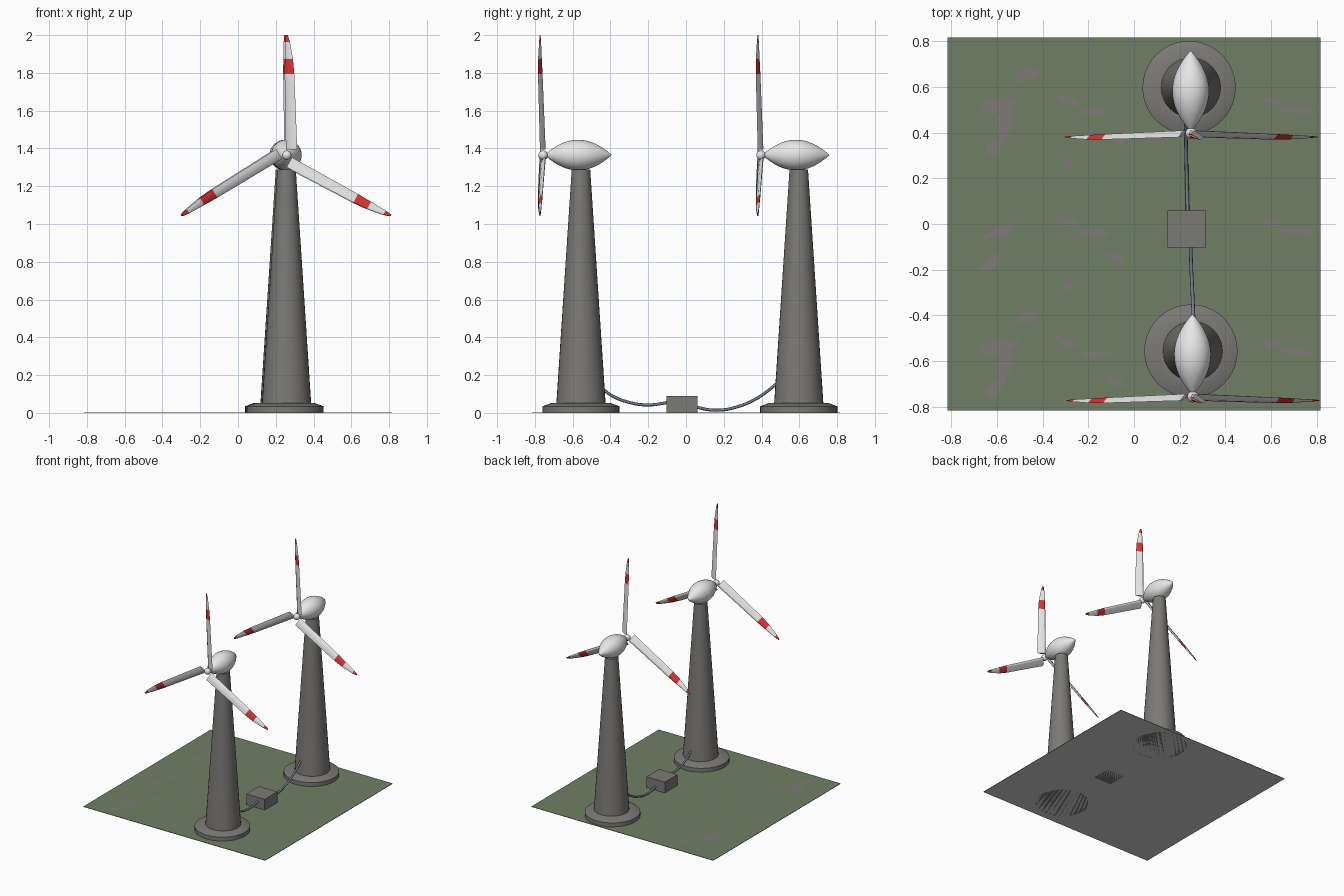
import bpy, bmesh, math
from mathutils import Matrix, Vector

if "Cube" in bpy.data.objects:
    bpy.data.objects.remove(bpy.data.objects["Cube"])


def material(name, r, g, b):
    m = bpy.data.materials.new(name)
    m.diffuse_color = (r, g, b, 1)
    m.use_nodes = True
    m.node_tree.nodes["Principled BSDF"].inputs["Base Color"].default_value = m.diffuse_color
    return m


GREEN = material("grass green", 0.160, 0.212, 0.128)
STONE = material("stone grey", 0.205, 0.195, 0.182)
CONCRETE = material("concrete grey", 0.200, 0.193, 0.182)
WHITE = material("turbine white", 0.82, 0.82, 0.82)
RED = material("warning red", 0.70, 0.035, 0.033)
CABLE = material("cable blue grey", 0.17, 0.20, 0.26)
UNDER = material("underside light grey", 0.63, 0.63, 0.63)


def finish(name, bm, mats, smooth=None):
    bmesh.ops.recalc_face_normals(bm, faces=bm.faces)
    me = bpy.data.meshes.new(name)
    bm.to_mesh(me)
    bm.free()
    for m in mats:
        me.materials.append(m)
    ob = bpy.data.objects.new(name, me)
    bpy.context.collection.objects.link(ob)
    if smooth:
        bpy.ops.object.select_all(action='DESELECT')
        ob.select_set(True)
        bpy.context.view_layer.objects.active = ob
        bpy.ops.object.shade_smooth_by_angle(angle=math.radians(smooth))
    return ob


def loft(bm, rings, mats=None):
    """Skin closed rings of points, capping both ends."""
    vs = [[bm.verts.new(p) for p in ring] for ring in rings]
    n = len(vs[0])
    for k in range(len(vs) - 1):
        for i in range(n):
            j = (i + 1) % n
            f = bm.faces.new((vs[k][i], vs[k][j], vs[k + 1][j], vs[k + 1][i]))
            f.material_index = mats[k] if mats else 0
    for k in (0, -1):
        f = bm.faces.new(vs[k])
        f.material_index = mats[k] if mats else 0


def lathe(name, profile, mat, matrix, n=32):
    bm = bmesh.new()
    rings = [[matrix @ Vector((r * math.cos(2 * math.pi * i / n), r * math.sin(2 * math.pi * i / n), z))
              for i in range(n)] for r, z in profile]
    loft(bm, rings)
    return finish(name, bm, [mat], 35)


def box(name, lo, hi, mat):
    bm = bmesh.new()
    bmesh.ops.create_cube(bm, size=1)
    for v in bm.verts:
        v.co = [(a + b) / 2 + c * (b - a) for a, b, c in zip(lo, hi, v.co)]
    return finish(name, bm, [mat])


# bare patches on the grass: x, y, half length, half width, turn in degrees
tile = [(-0.47, 0.655, .055, .022, 20), (-0.59, 0.52, .085, .032, 10), (-0.565, 0.45, .035, .07, -10),
        (-0.61, 0.34, .05, .028, 45), (-0.29, 0.54, .055, .018, -20), (-0.17, 0.49, .06, .015, 0),
        (-0.08, 0.37, .05, .016, -25), (0.60, 0.54, .045, .016, -15), (0.71, 0.50, .08, .016, -5)]
patches = tile + [(x, y - 1.06, a, b, t) for x, y, a, b, t in tile]
patches += [(-0.29, 0.27, .022, .02, 0), (-0.29, -0.27, .022, .02, 0), (-0.29, 0.01, .055, .018, -20),
            (-0.17, -0.04, .06, .015, 0), (-0.58, -0.03, .07, .024, 20), (-0.63, -0.17, .05, .028, 45),
            (0.60, 0.01, .045, .016, -15), (0.71, -0.03, .08, .016, -5), (-0.08, -0.15, .05, .016, -25)]
PATCH = [(x, y, a, b, math.cos(math.radians(t)), math.sin(math.radians(t))) for x, y, a, b, t in patches]


def is_bare(x, y):
    for cx, cy, a, b, c, s in PATCH:
        dx, dy = x - cx, y - cy
        if abs(dx) < .12 and abs(dy) < .12:
            u, v = (dx * c + dy * s) / a, (dy * c - dx * s) / b
            wobble = 0.2 * math.sin(70 * x + 40 * y) + 0.15 * math.sin(95 * y - 50 * x)
            if u * u + v * v < 1.0 + wobble:
                return True
    return False


# ground: fine grid coloured by patch, over a plain underside
HALF = 0.8165
bm = bmesh.new()
bmesh.ops.create_grid(bm, x_segments=200, y_segments=200, size=HALF,
                      matrix=Matrix.Translation((0, 0, .003)))
for f in bm.faces:
    c = f.calc_center_median()
    f.material_index = 1 if is_bare(c.x, c.y) else 0
top_edges = [e for e in bm.edges if e.is_boundary]
side = bmesh.ops.extrude_edge_only(bm, edges=top_edges)["geom"]
for v in [g for g in side if isinstance(g, bmesh.types.BMVert)]:
    v.co.z = 0
for f in bmesh.ops.contextual_create(bm, geom=[e for e in side if isinstance(e, bmesh.types.BMEdge) and e.is_boundary])["faces"]:
    f.material_index = 2
finish("ground", bm, [GREEN, STONE, UNDER])


def blade(name, hub, angle):
    # distance, leading edge, trailing edge, thickness, pitch
    sections = [(.03, -.004, .056, .018, 25), (.43, -.005, .046, .013, 25), (.51, -.003, .040, .011, 24),
                (.60, .0, .025, .007, 20), (.637, .004, .014, .003, 15)]
    spin = Matrix.Rotation(math.radians(angle), 3, 'Y')
    rings = []
    for r, a, b, th, pitch in sections:
        ring = []
        for f, h in ((0, 0), (.25, .5), (.65, .4), (1, 0), (.65, -.4), (.25, -.5)):
            c = a + f * (b - a)
            tilt = math.tan(math.radians(pitch))
            p = Vector((c, 0.010 - 0.024 * r / .637 - c * tilt + h * th, r))
            ring.append(hub + spin @ p)
        rings.append(ring)
    bm = bmesh.new()
    loft(bm, rings, [0, 1, 0, 1])
    finish(name, bm, [WHITE, RED], 25)


def turbine(tag, x, y):
    at = Matrix.Translation((x, y, 0))
    # foundation disc and tapered tower
    lathe(tag + "_foundation", [(.204, 0), (.204, .035), (.155, .053), (.12, .053)], CONCRETE, at, 40)
    lathe(tag + "_tower", [(.131, .04), (.049, 1.288)], CONCRETE, at @ Matrix.Translation((.008, 0, 0)))
    # spindle-shaped nacelle
    prof = []
    for i in range(17):
        s = -0.985 + 1.97 * i / 16
        prof.append((.081 * (1 - s * s), -.015 + .178 * s))
    lathe(tag + "_nacelle", prof, WHITE,
          Matrix.Translation((x + .007, y, 1.365)) @ Matrix.Rotation(-math.pi / 2, 4, 'X'))
    # hub ball and three blades
    hub = Vector((x + .009, y - .2, 1.364))
    bm = bmesh.new()
    bmesh.ops.create_uvsphere(bm, u_segments=16, v_segments=10, radius=.025,
                              matrix=Matrix.Translation(hub))
    finish(tag + "_hub", bm, [WHITE], 40)
    for k in range(3):
        blade(f"{tag}_blade_{k + 1}", hub, 120 * k - 0.8)


turbine("front_turbine", 0.249, -0.556)
turbine("back_turbine", 0.241, 0.597)

# transformer box between the towers
box("transformer_box", (.147, -.103, 0), (.312, .06, .09), CONCRETE)


def cable(name, pts):
    cu = bpy.data.curves.new(name, 'CURVE')
    cu.dimensions = '3D'
    cu.bevel_depth = .008
    cu.bevel_resolution = 2
    cu.resolution_u = 8
    sp = cu.splines.new('BEZIER')
    sp.bezier_points.add(len(pts) - 1)
    for bp, p in zip(sp.bezier_points, pts):
        bp.co = p
        bp.handle_left_type = bp.handle_right_type = 'AUTO'
    cu.materials.append(CABLE)
    ob = bpy.data.objects.new(name, cu)
    bpy.context.collection.objects.link(ob)
    bpy.ops.object.select_all(action='DESELECT')
    ob.select_set(True)
    bpy.context.view_layer.objects.active = ob
    bpy.ops.object.convert(target='MESH')
    bpy.ops.object.shade_smooth_by_angle(angle=math.radians(60))


# sagging cables from each tower to the box
cable("front_cable", [(.262, -.46, .145), (.26, -.40, .096), (.256, -.31, .058), (.251, -.2, .042), (.247, -.08, .058)])
cable("back_cable", [(.235, .03, .035), (.232, .16, .014), (.229, .28, .035), (.227, .38, .08), (.225, .50, .17)])
